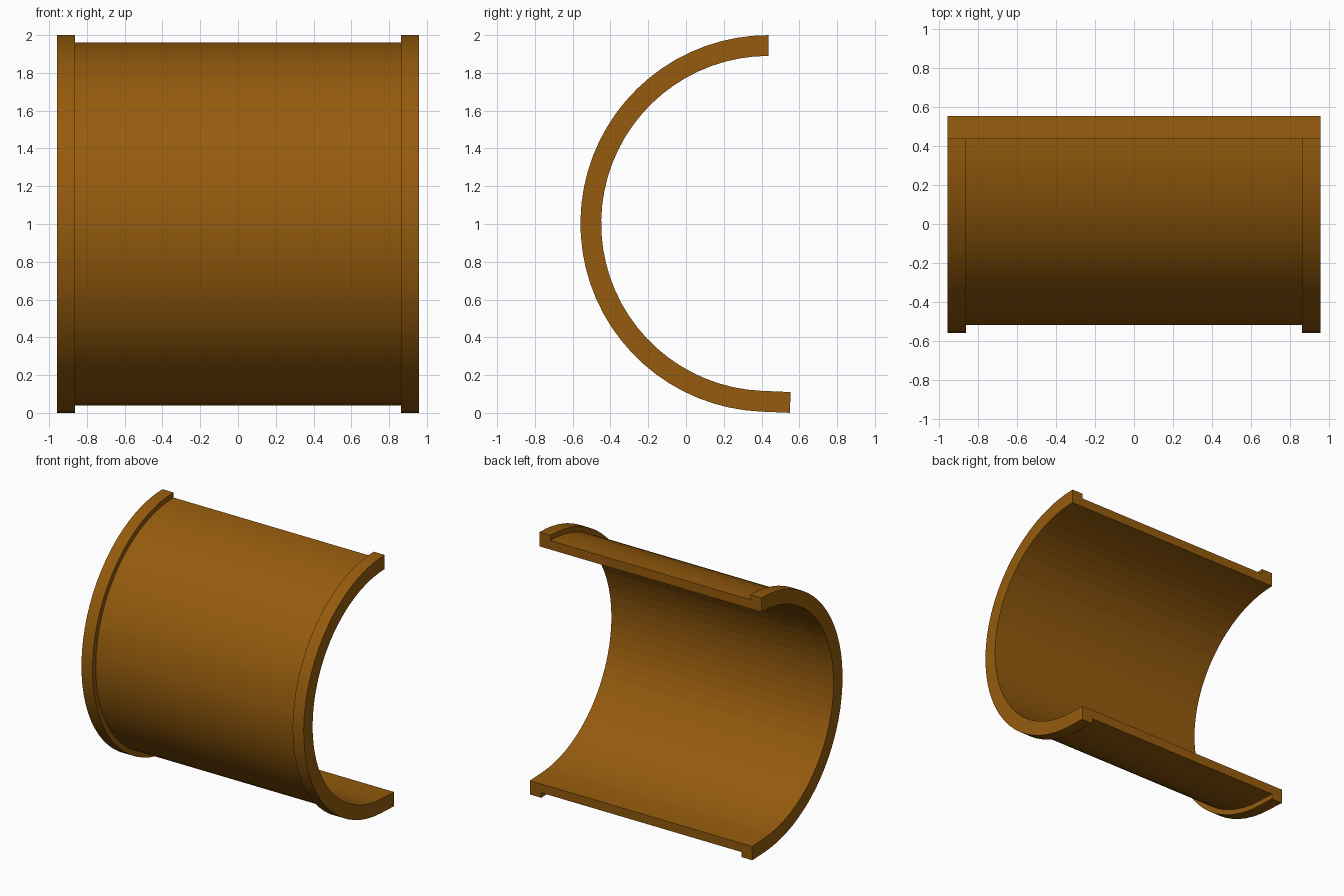
import bpy
import bmesh
from math import sin, cos, radians
from mathutils import Vector

if "Cube" in bpy.data.objects:
    bpy.data.objects.remove(bpy.data.objects["Cube"])

# Shell dimensions
CY, CZ = 0.438, 1.003            # arc centre
R_IN, R_BARREL, R_FLANGE = 0.887, 0.957, 0.997
X_END, X_FLANGE = 0.957, 0.862   # outer end and inner flange face
SEGMENTS = 36
SWEEP = 177.5                    # degrees from the top, then a straight lip
LIP = 0.155

# Wall cross-section as (x, radius), with a raised flange at both ends
section = [(-X_END, R_IN), (X_END, R_IN), (X_END, R_FLANGE), (X_FLANGE, R_FLANGE),
           (X_FLANGE, R_BARREL), (-X_FLANGE, R_BARREL), (-X_FLANGE, R_FLANGE),
           (-X_END, R_FLANGE)]

# Stations along the arc: (angle, tangential offset)
stations = [(radians(SWEEP * i / SEGMENTS), 0.0) for i in range(SEGMENTS + 1)]
stations.append((radians(SWEEP), LIP))

bm = bmesh.new()
rings = []
for a, t in stations:
    out = Vector((0, -sin(a), cos(a)))
    along = Vector((0, -cos(a), -sin(a)))
    rings.append([bm.verts.new(Vector((x, CY, CZ)) + out * r + along * t)
                  for x, r in section])

# Skin the section along the arc; the bore stays faceted
n = len(section)
bore = []
for r0, r1 in zip(rings, rings[1:]):
    for j in range(n):
        k = (j + 1) % n
        f = bm.faces.new((r0[j], r0[k], r1[k], r1[j]))
        if j == 0:
            bore.append(f)

# Close both cut edges with quads
for ring in (rings[0], rings[-1]):
    bm.faces.new(ring)
bmesh.ops.recalc_face_normals(bm, faces=bm.faces)
bm.faces.index_update()
bore_ids = [f.index for f in bore]

mesh = bpy.data.meshes.new("half_bearing_shell")
bm.to_mesh(mesh)
bm.free()
shell = bpy.data.objects.new("half_bearing_shell", mesh)
bpy.context.collection.objects.link(shell)

bronze = bpy.data.materials.new("bronze")
bronze.diffuse_color = (0.30, 0.105, 0.004, 1)
bronze.use_nodes = True
bronze.node_tree.nodes["Principled BSDF"].inputs["Base Color"].default_value = bronze.diffuse_color
mesh.materials.append(bronze)

bpy.context.view_layer.objects.active = shell
shell.select_set(True)
bpy.ops.object.shade_smooth_by_angle(angle=radians(30))
for i in bore_ids:
    mesh.polygons[i].use_smooth = False
